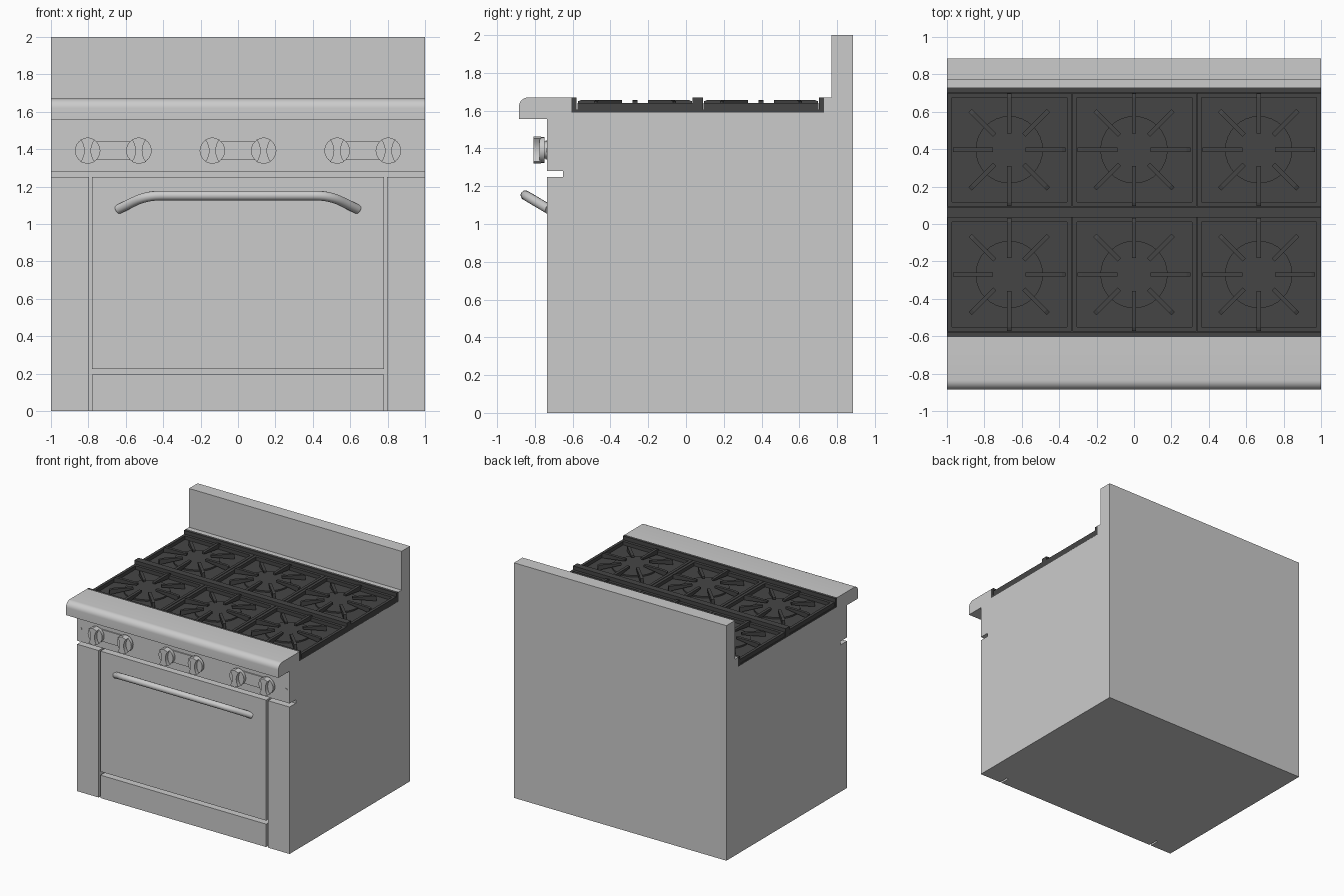
import bpy, bmesh, math
from mathutils import Matrix, Vector

if "Cube" in bpy.data.objects:
    bpy.data.objects.remove(bpy.data.objects["Cube"])

iron = bpy.data.materials.new("cast_iron")
iron.diffuse_color = (0.06, 0.06, 0.06, 1)
iron.use_nodes = True
iron.node_tree.nodes["Principled BSDF"].inputs["Base Color"].default_value = iron.diffuse_color


def finish(name, bm, mat=None, smooth=False):
    bmesh.ops.recalc_face_normals(bm, faces=bm.faces)
    me = bpy.data.meshes.new(name)
    bm.to_mesh(me)
    bm.free()
    ob = bpy.data.objects.new(name, me)
    bpy.context.collection.objects.link(ob)
    if mat:
        me.materials.append(mat)
    if smooth:
        bpy.context.view_layer.objects.active = ob
        bpy.ops.object.select_all(action='DESELECT')
        ob.select_set(True)
        bpy.ops.object.shade_smooth_by_angle(angle=math.radians(35))
    return ob


def add_box(bm, x0, x1, y0, y1, z0, z1):
    m = Matrix.Translation(((x0 + x1) / 2, (y0 + y1) / 2, (z0 + z1) / 2)) @ \
        Matrix.Diagonal((x1 - x0, y1 - y0, z1 - z0, 1))
    return bmesh.ops.create_cube(bm, size=1, matrix=m)["verts"]


def box(name, *dims, mat=None):
    bm = bmesh.new()
    add_box(bm, *dims)
    return finish(name, bm, mat)


def add_prism(bm, pts, offset):
    """Extrude a closed 3D outline by an offset vector."""
    f = bm.faces.new([bm.verts.new(p) for p in pts])
    r = bmesh.ops.extrude_face_region(bm, geom=[f], use_keep_orig=True)
    vs = [v for v in r["geom"] if isinstance(v, bmesh.types.BMVert)]
    bmesh.ops.translate(bm, verts=vs, vec=offset)


def side_profile(name, yz, smooth=False):
    bm = bmesh.new()
    add_prism(bm, [(-1, y, z) for y, z in yz], (2, 0, 0))
    return finish(name, bm, smooth=smooth)


def add_disc(bm, x, z, r, y0, y1, n=24):
    """Cylinder whose axis runs along y."""
    m = Matrix.Translation((x, (y0 + y1) / 2, z)) @ Matrix.Rotation(math.pi / 2, 4, 'X')
    bmesh.ops.create_cone(bm, cap_ends=True, segments=n, radius1=r, radius2=r,
                          depth=y1 - y0, matrix=m)


# Main body with backsplash
side_profile("body", [(-0.65, 0), (0.885, 0), (0.885, 2), (0.77, 2), (0.77, 1.67), (0.73, 1.67),
                      (0.73, 1.59), (-0.605, 1.59), (-0.605, 1.67), (-0.65, 1.67)])

# Front rail with a rounded upper edge
arc = [(-0.835 - 0.05 * math.sin(a), 1.62 + 0.05 * math.cos(a))
       for a in [i * math.pi / 16 for i in range(9)]]
side_profile("front_rail", [(-0.65, 1.67)] + arc + [(-0.885, 1.555), (-0.65, 1.555)], True)

# Front panels
box("control_panel", -1, 1, -0.735, -0.65, 1.28, 1.555)
box("oven_door", -0.78, 0.78, -0.735, -0.65, 0.225, 1.25)
box("kick_panel", -0.78, 0.78, -0.735, -0.65, 0, 0.195)
for s, side in ((-1, "left"), (1, "right")):
    box(side + "_column", *sorted((s * 0.797, s)), -0.735, -0.65, 0, 1.25)
    bm = bmesh.new()
    add_disc(bm, s * 0.967, 1.39, 0.012, -0.738, -0.73, 12)
    finish(side + "_panel_screw", bm)

# Knob pairs, each joined by a plate
KZ = 1.392
for i, cx in enumerate((-0.667, 0, 0.667)):
    box(f"knob_plate_{i + 1}", cx - 0.136, cx + 0.136, -0.745, -0.73, KZ - 0.05, KZ + 0.05)
    for j, kx in enumerate((cx - 0.137, cx + 0.137)):
        bm = bmesh.new()
        add_disc(bm, kx, KZ, 0.045, -0.75, -0.73)
        add_disc(bm, kx, KZ, 0.068, -0.775, -0.748)
        # Hourglass grip across the knob face
        half = [(0.018 + 0.02 * (t / 4) ** 2, t / 4 * 0.06) for t in range(-4, 5)]
        outline = [(w, h) for w, h in half] + [(0, 0.072)] + \
                  [(-w, h) for w, h in reversed(half)] + [(0, -0.072)]
        add_prism(bm, [(kx + w, -0.807, KZ + h) for w, h in outline], (0, 0.04, 0))
        finish(f"knob_{2 * i + j + 1}", bm, smooth=True)

# Door handle: bent tube with softened corners
tip, bend, mid = Vector((-0.64, -0.725, 1.078)), Vector((-0.49, -0.85, 1.152)), Vector((0, -0.85, 1.152))
a, b = bend.lerp(tip, 0.4), bend.lerp(mid, 0.16)
path = [tip] + [a.lerp(bend, t).lerp(bend.lerp(b, t), t) for t in [k / 6 for k in range(7)]]
path += [Vector((-p.x, p.y, p.z)) for p in reversed(path)]
cu = bpy.data.curves.new("door_handle", 'CURVE')
cu.dimensions = '3D'
cu.bevel_depth = 0.026
cu.bevel_resolution = 4
cu.use_fill_caps = True
sp = cu.splines.new('POLY')
sp.points.add(len(path) - 1)
for pt, p in zip(sp.points, path):
    pt.co = (*p, 1)
handle = bpy.data.objects.new("door_handle", cu)
bpy.context.collection.objects.link(handle)
bpy.ops.object.select_all(action='DESELECT')
bpy.context.view_layer.objects.active = handle
handle.select_set(True)
bpy.ops.object.convert(target='MESH')
bpy.ops.object.shade_smooth_by_angle(angle=math.radians(40))

# Cooktop base, end lips and middle rib
box("cooktop_base", -1, 1, -0.605, 0.73, 1.588, 1.605, mat=iron)
box("cooktop_front_lip", -1, 1, -0.605, -0.58, 1.60, 1.67, mat=iron)
box("cooktop_back_lip", -1, 1, 0.703, 0.73, 1.60, 1.67, mat=iron)
box("cooktop_middle_rib", -1, 1, 0.035, 0.09, 1.60, 1.67, mat=iron)

# Six burner grates: sunken tray, burner disc and eight tapered fingers
for r, cy in enumerate((-0.27, 0.397)):
    for c, cx in enumerate((-0.667, 0, 0.667)):
        n = 3 * r + c + 1
        bm = bmesh.new()
        add_box(bm, cx - 0.329, cx + 0.333, cy - 0.304, cy + 0.304, 1.60, 1.64)
        top = [f for f in bm.faces if f.calc_center_median().z > 1.639]
        bmesh.ops.inset_region(bm, faces=top, thickness=0.034)
        pan = bmesh.ops.extrude_discrete_faces(bm, faces=top)["faces"]
        bmesh.ops.translate(bm, verts=pan[0].verts, vec=(0, 0, -0.03))
        finish(f"grate_tray_{n}", bm, iron)

        bm = bmesh.new()
        bmesh.ops.create_cone(bm, cap_ends=True, segments=32, radius1=0.18, radius2=0.18,
                              depth=0.015, matrix=Matrix.Translation((cx, cy, 1.615)))
        finish(f"burner_{n}", bm, iron, True)

        bm = bmesh.new()
        for k in range(8):
            rot = Matrix.Translation((cx, cy, 0)) @ Matrix.Rotation(k * math.pi / 4, 4, 'Z')
            r0, r1 = (0.088, 0.302) if k % 2 == 0 else (0.11, 0.295)
            side = [(r0, 1.642), (r0, 1.657), (r1 - 0.02, 1.657), (r1, 1.65), (r1, 1.612)]
            pts = [rot @ Vector((x, -0.012, z)) for x, z in side]
            add_prism(bm, pts, rot.to_3x3() @ Vector((0, 0.024, 0)))
        finish(f"grate_fingers_{n}", bm, iron)
